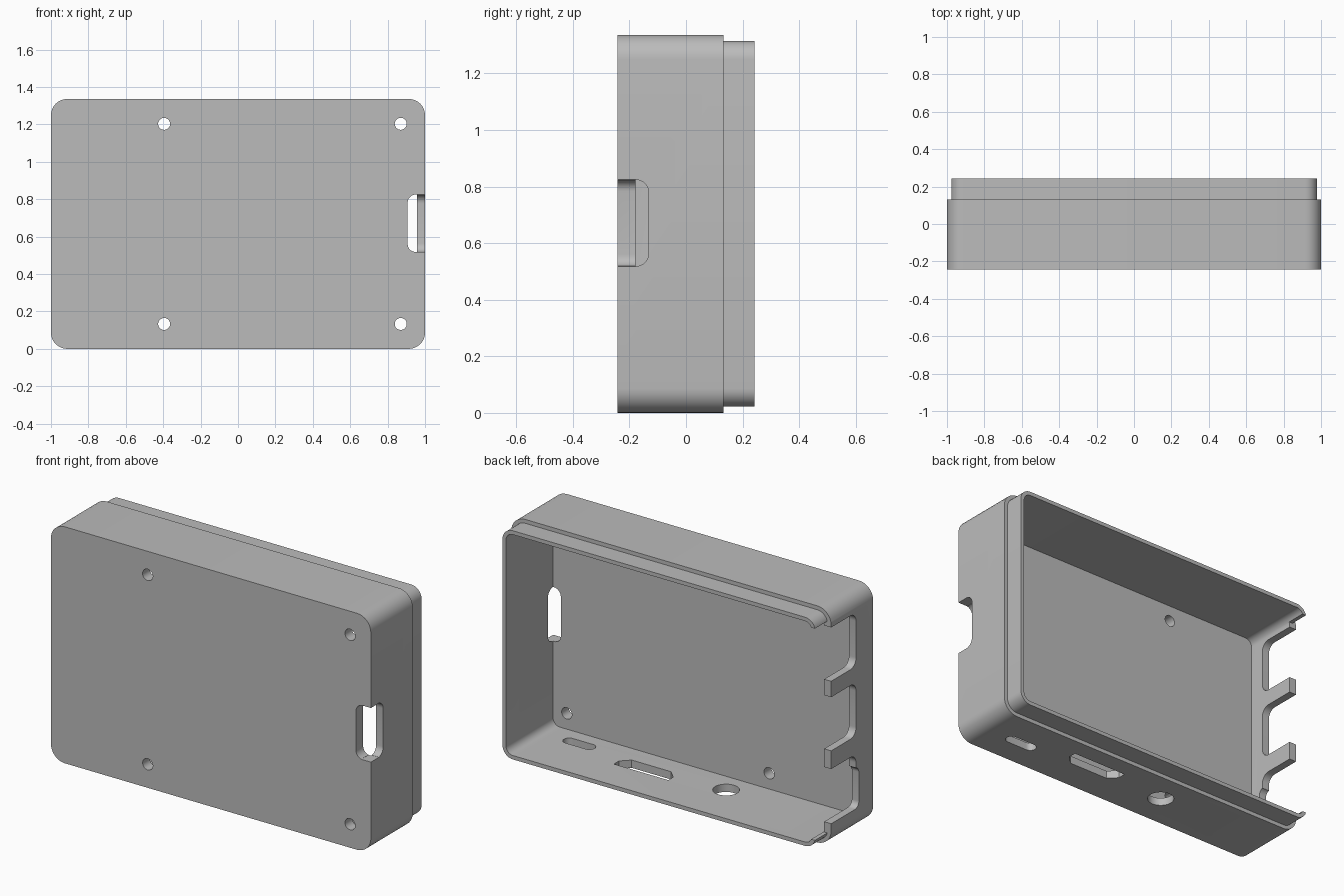
import bpy, bmesh
from math import sin, cos, pi

cube = bpy.data.objects.get("Cube")
if cube:
    bpy.data.objects.remove(cube, do_unlink=True)

HEIGHT, HALF = 1.336, 1.0
FRONT, RIM, LIP = -0.242, 0.132, 0.242   # depth levels along y
FLOOR = -0.178                           # inner face of the front plate
WALL, STEP = 0.044, 0.022

grey = bpy.data.materials.new("plain grey")
grey.use_nodes = True
grey.diffuse_color = (0.5, 0.5, 0.5, 1)
bsdf = next(n for n in grey.node_tree.nodes if n.type == 'BSDF_PRINCIPLED')
bsdf.inputs["Base Color"].default_value = (0.5, 0.5, 0.5, 1)


def outline(a0, b0, a1, b1, radii, seg=8):
    """Rectangle with its four corners rounded (seg=1 gives chamfers)."""
    corners = [(a0, b0, 1, 1), (a1, b0, -1, 1), (a1, b1, -1, -1), (a0, b1, 1, -1)]
    pts = []
    for i, ((a, b, sa, sb), r) in enumerate(zip(corners, radii)):
        steps = seg if r else 0
        for k in range(steps + 1):
            t = pi + i * pi / 2 + (k / steps * pi / 2 if steps else 0)
            pts.append((a + sa * r + r * cos(t), b + sb * r + r * sin(t)))
    return pts


def place(axis, p, h):
    return {'x': (h, *p), 'y': (p[0], h, p[1]), 'z': (*p, h)}[axis]


def loft(name, axis, rings):
    """Skin a stack of matching outlines and cap both ends."""
    bm = bmesh.new()
    loops = [[bm.verts.new(place(axis, p, h)) for p in pts] for pts, h in rings]
    for lo, hi in zip(loops, loops[1:]):
        n = len(lo)
        for i in range(n):
            j = (i + 1) % n
            bm.faces.new((lo[i], lo[j], hi[j], hi[i]))
    bm.faces.new(loops[0])
    bm.faces.new(loops[-1])
    bmesh.ops.remove_doubles(bm, verts=bm.verts, dist=1e-5)
    bmesh.ops.recalc_face_normals(bm, faces=bm.faces)
    mesh = bpy.data.meshes.new(name)
    bm.to_mesh(mesh)
    bm.free()
    obj = bpy.data.objects.new(name, mesh)
    bpy.context.collection.objects.link(obj)
    mesh.materials.append(grey)
    return obj


def shell(inset, y):
    r = 0.087 - inset
    return outline(-HALF + inset, inset, HALF - inset, HEIGHT - inset, [r] * 4), y


# Tray: outer skin, stepped rim, raised lip, inner skin and floor
case = loft("case_tray", 'y', [shell(0, FRONT), shell(0, RIM), shell(STEP, RIM),
                               shell(STEP, LIP), shell(WALL, LIP), shell(WALL, FLOOR)])

cutters = []


def cut(name, axis, pts, lo, hi):
    obj = loft(name, axis, [(pts, lo), (pts, hi)])
    obj.hide_render = True
    cutters.append(obj)


# Four screw holes through the front plate
for x in (-0.395, 0.87):
    for z in (0.133, 1.203):
        r = 0.032
        cut("screw_hole", 'y', outline(x - r, z - r, x + r, z + r, [r] * 4), -0.3, -0.1)

# Card slot: through the front plate and through the side wall
cut("card_slot_front", 'y', outline(0.907, 0.518, 1.1, 0.824, [0.042, 0, 0, 0.042]),
    -0.3, -0.17)
cut("card_slot_side", 'x', outline(-0.3, 0.518, -0.132, 0.824, [0, 0.046, 0.046, 0]),
    0.94, 1.1)

# Ports along the bottom wall: power, video, audio
cut("power_port", 'z', outline(0.62, -0.103, 0.812, -0.037, [0.0329] * 4), -0.1, 0.1)
cut("video_port", 'z', outline(0.09, -0.062, 0.43, 0.03, [0.047, 0.047, 0, 0], 1), -0.1, 0.1)
cut("audio_port", 'z', outline(-0.289, -0.113, -0.151, 0.025, [0.069] * 4), -0.1, 0.1)

# Open-topped notches in the end wall, leaving two fingers between them
for name, z0, z1, floor, r in (("upper_notch", 0.933, 1.237, -0.09, 0.05),
                               ("middle_notch", 0.54, 0.843, -0.09, 0.05),
                               ("lower_notch", 0.128, 0.437, -0.09, 0.05),
                               ("lower_notch_step", 0.128, 0.36, -0.115, 0.035)):
    cut(name, 'x', outline(floor, z0, 0.3, z1, [r, 0, 0, r]), -1.1, -0.9)

# The lip is missing over the whole notched end
cut("lip_gap", 'x', outline(RIM, 0.07, 0.3, HEIGHT - 0.07, [0] * 4), -1.1, -0.9)

bpy.ops.object.select_all(action='DESELECT')
bpy.context.view_layer.objects.active = case
case.select_set(True)
for c in cutters:
    mod = case.modifiers.new(c.name, 'BOOLEAN')
    mod.operation, mod.solver, mod.object = 'DIFFERENCE', 'EXACT', c
    bpy.ops.object.modifier_apply(modifier=mod.name)
for c in cutters:
    bpy.data.objects.remove(c, do_unlink=True)

bpy.ops.object.shade_smooth_by_angle(angle=0.5)
